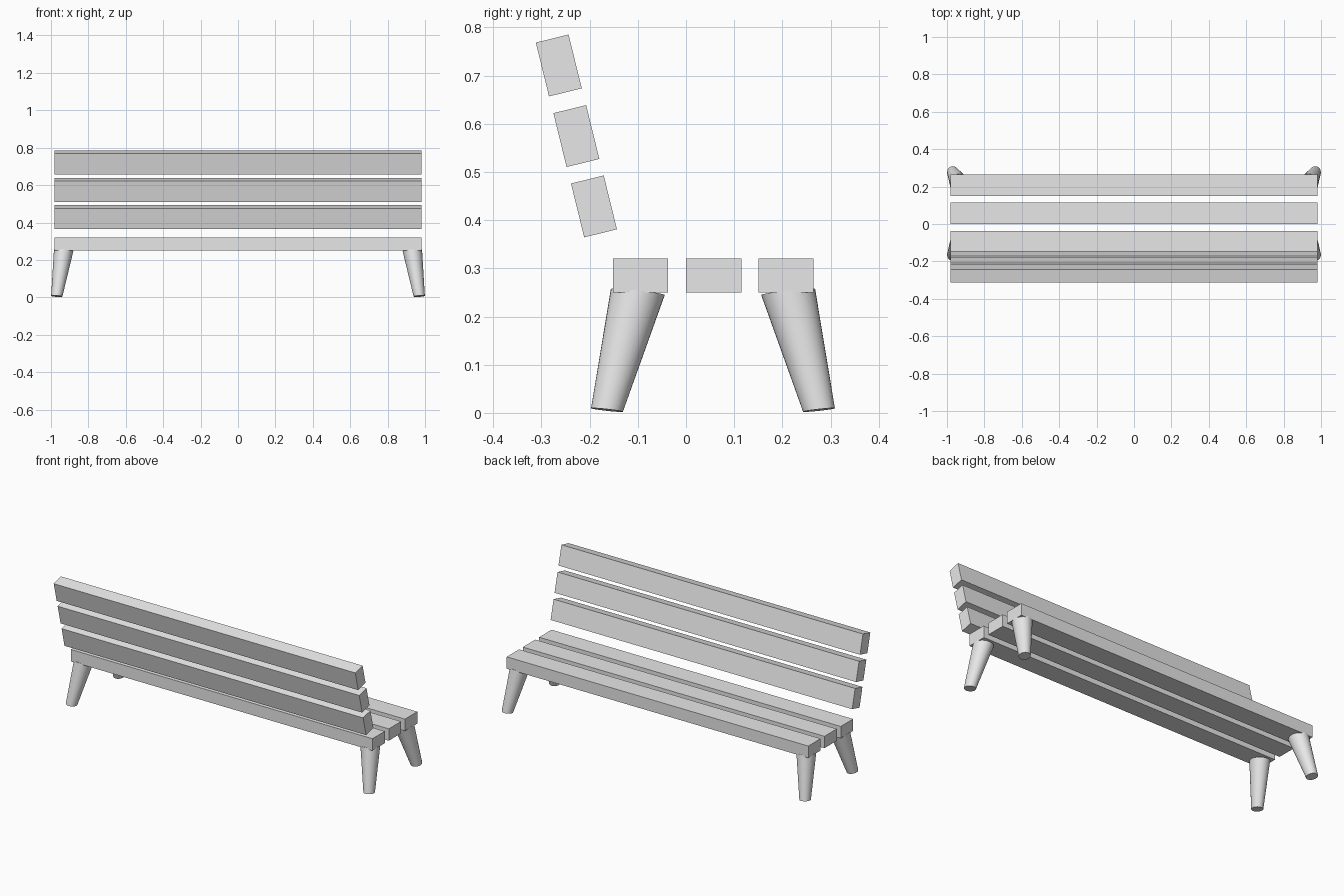
import bpy, bmesh, math
from mathutils import Vector

if "Cube" in bpy.data.objects:
    bpy.data.objects.remove(bpy.data.objects["Cube"])

grey = bpy.data.materials.new("light grey")
grey.diffuse_color = (0.8, 0.8, 0.8, 1)
grey.use_nodes = True
grey.node_tree.nodes["Principled BSDF"].inputs["Base Color"].default_value = grey.diffuse_color


def make_object(name, bm):
    bmesh.ops.recalc_face_normals(bm, faces=bm.faces)
    mesh = bpy.data.meshes.new(name)
    bm.to_mesh(mesh)
    bm.free()
    mesh.materials.append(grey)
    obj = bpy.data.objects.new(name, mesh)
    bpy.context.collection.objects.link(obj)
    return obj


def slat(name, y, z, depth, height, tilt=0):
    bm = bmesh.new()
    bmesh.ops.create_cube(bm, size=1)
    bmesh.ops.scale(bm, vec=(1.964, depth, height), verts=bm.verts)
    obj = make_object(name, bm)
    obj.location = (0, y, z)
    obj.rotation_euler.x = tilt


def leg(name, sx, sy, mid_y=0.056, sides=32):
    # splayed tapered leg: lofted between two slightly tilted end rings
    ends = [(Vector((0.969, 0.220, 0.006)), 0.030, 0.033),
            (Vector((0.932, 0.156, 0.251)), 0.052, 0.056)]
    bm = bmesh.new()
    rings = []
    for c, rx, ry in ends:
        ring = []
        for i in range(sides):
            a = 2 * math.pi * i / sides
            dx, dy = rx * math.cos(a), ry * math.sin(a)
            dz = 0.06 * dx + 0.11 * dy
            ring.append(bm.verts.new((sx * (c.x + dx), mid_y + sy * (c.y + dy),
                                      max(0, c.z + dz))))
        rings.append(ring)
    low, top = rings
    for i in range(sides):
        j = (i + 1) % sides
        bm.faces.new((low[i], low[j], top[j], top[i]))
    bm.faces.new(low)
    bm.faces.new(top)
    obj = make_object(name, bm)
    bpy.ops.object.select_all(action='DESELECT')
    obj.select_set(True)
    bpy.context.view_layer.objects.active = obj
    bpy.ops.object.shade_smooth_by_angle(angle=math.radians(40))


# the leg offsets are measured from the seat's middle line
# seat slats
for i, y in enumerate((-0.0945, 0.0575, 0.2075)):
    slat(f"seat_slat_{i + 1}", y, 0.285, 0.115, 0.07)

# leaning backrest slats
for i, (y, z) in enumerate(((-0.191, 0.4285), (-0.2275, 0.5745), (-0.264, 0.721))):
    slat(f"back_slat_{i + 1}", y, z, 0.07, 0.115, math.radians(13.8))

# four legs
for side, sx in (("left", -1), ("right", 1)):
    for end, sy in (("front", -1), ("rear", 1)):
        leg(f"{end}_{side}_leg", sx, sy)
